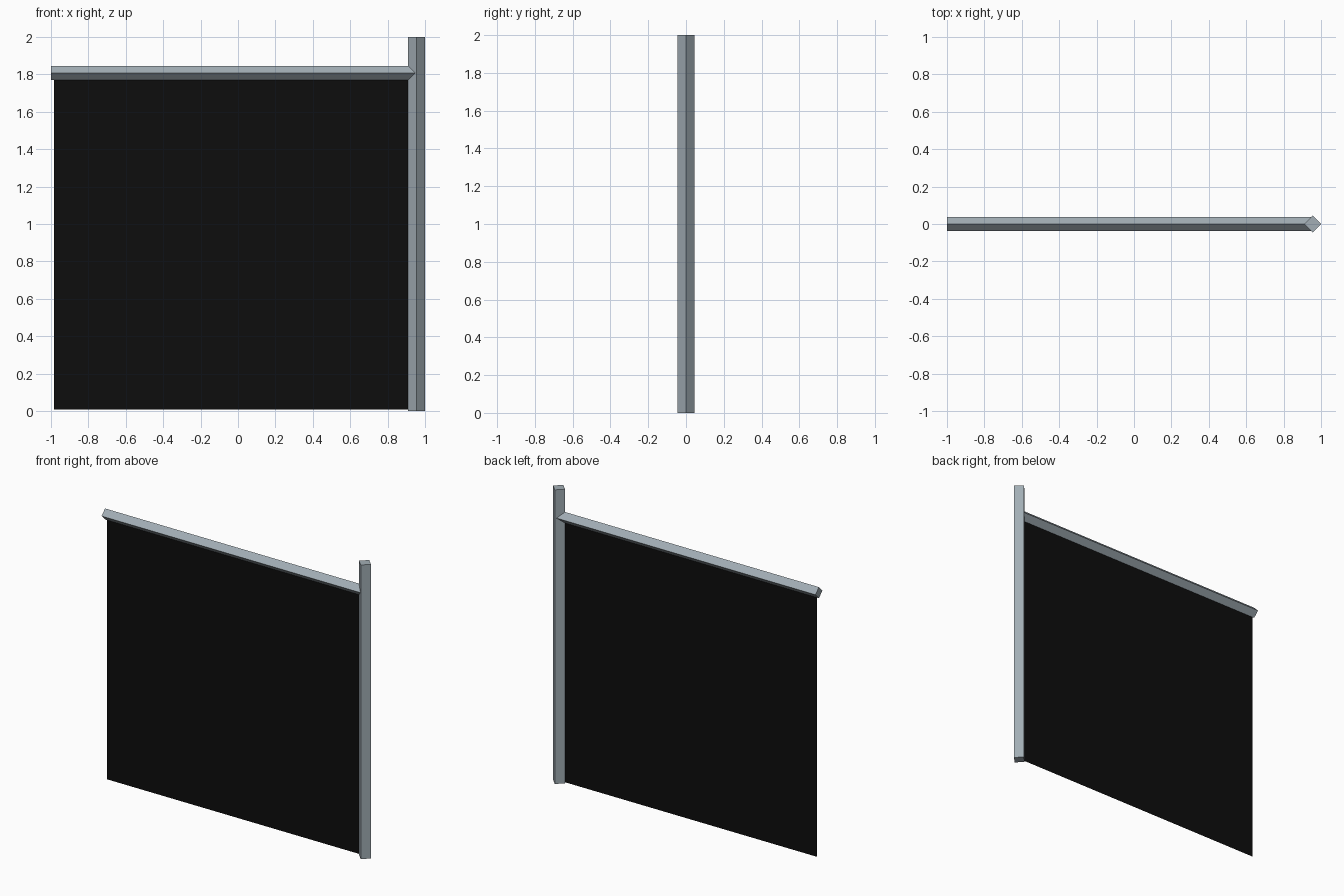
import bpy, math
from mathutils import Matrix

if "Cube" in bpy.data.objects:
    bpy.data.objects.remove(bpy.data.objects["Cube"])


def material(name, rgb):
    m = bpy.data.materials.new(name)
    m.diffuse_color = (*rgb, 1)
    m.use_nodes = True
    m.node_tree.nodes["Principled BSDF"].inputs["Base Color"].default_value = m.diffuse_color
    return m


steel = material("galvanised grey", (0.36, 0.42, 0.46))
black = material("mesh black", (0.004, 0.004, 0.004))


def diamond_bar(name, radius, length, location, along_x=False):
    """Four-sided bar standing on a corner, upright or lying along x."""
    bpy.ops.mesh.primitive_cylinder_add(vertices=4, radius=radius, depth=length)
    bar = bpy.context.object
    bar.name = name
    if along_x:
        bar.data.transform(Matrix.Rotation(math.pi / 2, 4, 'Y'))
    bar.location = location
    bar.data.materials.append(steel)


# Upright post and top rail running into it
diamond_bar("post", 0.045, 2.0, (0.955, 0, 1.0))
rail_start, rail_end = -1.0, 0.955
diamond_bar("top_rail", 0.0375, rail_end - rail_start,
            ((rail_start + rail_end) / 2, 0, 1.807), along_x=True)

# Thin fence sheet hanging between rail, post and ground
x0, x1, z0, z1 = -0.985, 0.955, 0.007, 1.807
bpy.ops.mesh.primitive_plane_add(size=1)
sheet = bpy.context.object
sheet.name = "fence_sheet"
sheet.data.transform(Matrix.Rotation(math.pi / 2, 4, 'X') @ Matrix.Diagonal((x1 - x0, z1 - z0, 1, 1)))
sheet.location = ((x0 + x1) / 2, 0, (z0 + z1) / 2)
sheet.data.materials.append(black)
